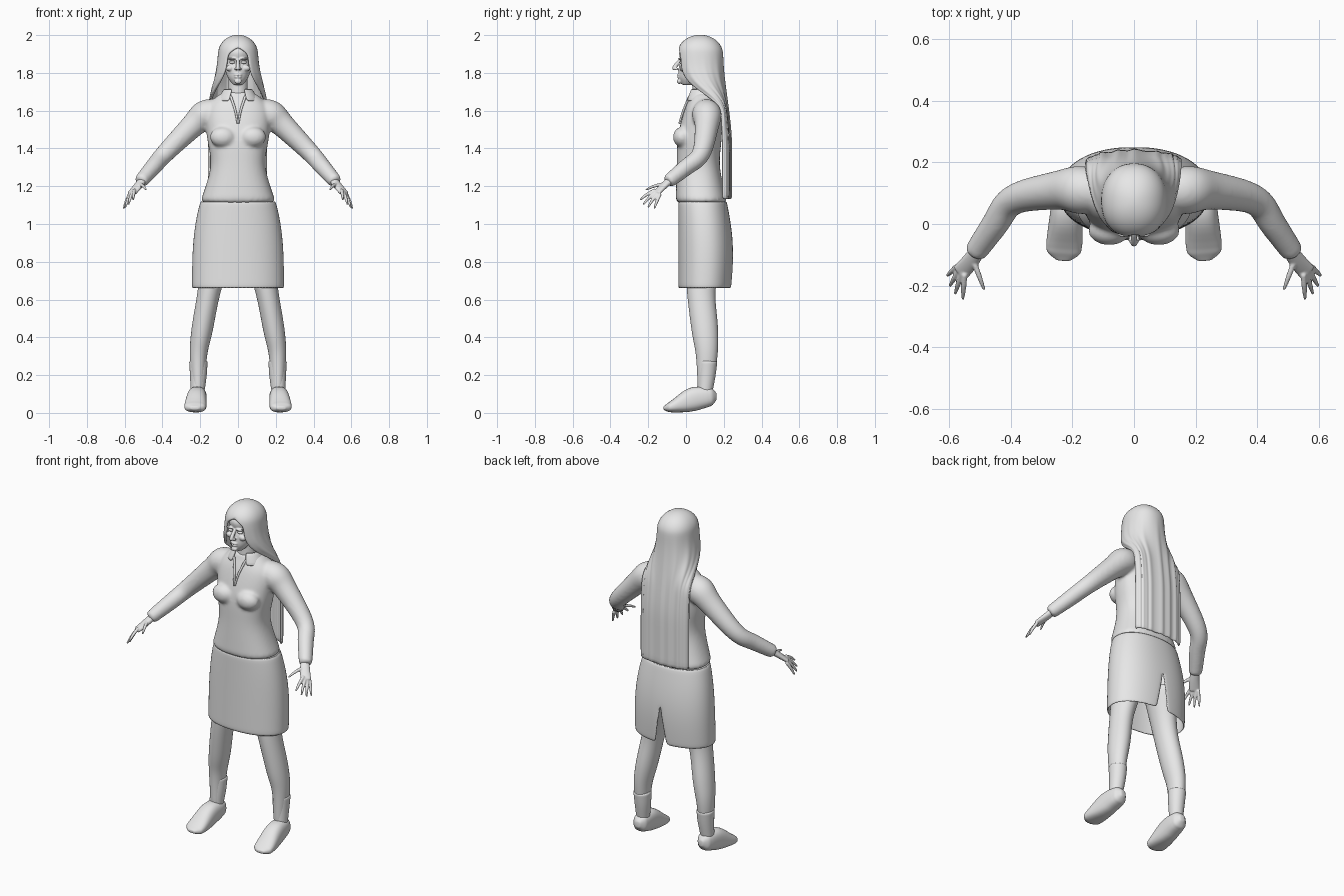
import bpy, bmesh, math, random
from mathutils import Vector, Matrix

random.seed(4)
if "Cube" in bpy.data.objects:
    bpy.data.objects.remove(bpy.data.objects["Cube"])

grey = bpy.data.materials.new("plain grey")
grey.use_nodes = True
grey.diffuse_color = (0.8, 0.8, 0.8, 1)
grey.node_tree.nodes["Principled BSDF"].inputs["Base Color"].default_value = grey.diffuse_color

SIDEWAYS = Vector((1, 0, 0))
KNUCKLES = Vector((-.8, -.6, 0))


def mix(start, end, amount):
    return start + (end - start) * amount


def ease(amount):
    amount = min(1, max(0, amount))
    return amount * amount * (3 - 2 * amount)


def power(value, squareness):
    return math.copysign(abs(value) ** (2 / squareness), value)


def flowing(rings, steps=4):
    """Add rings between the given ones along a smooth curve."""
    rings = [Vector(ring) for ring in rings]
    last = len(rings) - 1
    result = []
    for i in range(last):
        before, here = rings[max(i - 1, 0)], rings[i]
        there, after = rings[i + 1], rings[min(i + 2, last)]
        for step in range(steps):
            t = step / steps
            result.append(here.lerp(there, ease(t))
                          + (there - before) * (t * (1 - t) ** 2 / 2)
                          - (after - here) * (t * t * (1 - t) / 2))
    return result + [rings[last]]


def loft(bm, rings, side=SIDEWAYS, level=False, segments=20, squareness=2):
    """Closed skin through rings (x, y, z, width radius, depth radius)."""
    rings = flowing(rings)
    centres = [Vector(ring[:3]) for ring in rings]
    loops = []
    for i, ring in enumerate(rings):
        across, deep = SIDEWAYS, Vector((0, 1, 0))
        if not level:
            along = (centres[min(i + 1, len(rings) - 1)] - centres[max(i - 1, 0)]).normalized()
            across = (side - along * side.dot(along)).normalized()
            deep = across.cross(along)
        loop = []
        for k in range(segments):
            angle = math.tau * k / segments
            loop.append(bm.verts.new(centres[i]
                                     + across * ring[3] * power(math.cos(angle), squareness)
                                     + deep * ring[4] * power(math.sin(angle), squareness)))
        loops.append(loop)
    for low, high in zip(loops, loops[1:]):
        for k in range(segments):
            bm.faces.new((low[k - 1], low[k], high[k], high[k - 1]))
    bm.faces.new(loops[0])
    bm.faces.new(loops[-1])


def limb(bm, rings, depth=1, **options):
    """Tube through points (x, y, z, radius)."""
    loft(bm, [(x, y, z, radius, radius * depth) for x, y, z, radius in rings], **options)


def stack(bm, rings, **options):
    """Body of level rings (z, half width, front y, back y)."""
    loft(bm, [(0, (front + back) / 2, z, width, (back - front) / 2)
              for z, width, front, back in rings], level=True, **options)


def open_shell(bm, rings, facing=1, squareness=2.2, strand=0, segments=40):
    """Sheet wrapped round rings (z, half width, front y, back y, half angle);
    facing is 1 when centred on the back and -1 when centred on the front."""
    lift = [random.uniform(-strand, strand) for k in range(segments + 1)]
    rows = []
    for z, width, front, back, half in rings:
        row = []
        for k in range(segments + 1):
            angle = math.radians(half) * (2 * k / segments - 1)
            ridge = lift[k] * ease((1.93 - z) * 4)
            reach = (back - front) / 2 + ridge
            row.append(bm.verts.new(((width + ridge) * power(math.sin(angle), squareness),
                                     (front + back) / 2 + facing * reach * power(math.cos(angle), squareness),
                                     z)))
        rows.append(row)
    for upper, lower in zip(rows, rows[1:]):
        for k in range(segments):
            bm.faces.new((upper[k], upper[k + 1], lower[k + 1], lower[k]))
    bmesh.ops.remove_doubles(bm, verts=bm.verts, dist=0.0002)


def ball(bm, centre, size):
    matrix = Matrix.Translation(centre) @ Matrix.Diagonal((*size, 1))
    bmesh.ops.create_uvsphere(bm, u_segments=20, v_segments=12, radius=1, matrix=matrix)


def both_sides(bm):
    bmesh.ops.mirror(bm, geom=bm.verts[:] + bm.edges[:] + bm.faces[:],
                     matrix=Matrix.Identity(4), axis="X", merge_dist=0)


def finish(name, bm, thickness=0, voxel=0, relax=0):
    bmesh.ops.recalc_face_normals(bm, faces=bm.faces)
    mesh = bpy.data.meshes.new(name)
    bm.to_mesh(mesh)
    bm.free()
    mesh.shade_smooth()
    mesh.materials.append(grey)
    part = bpy.data.objects.new(name, mesh)
    bpy.context.collection.objects.link(part)
    if thickness:
        solid = part.modifiers.new("thickness", "SOLIDIFY")
        solid.thickness, solid.offset = thickness, 0
    rounding = part.modifiers.new("rounding", "SUBSURF")
    rounding.levels = rounding.render_levels = 1
    if voxel:
        blend = part.modifiers.new("blend", "REMESH")
        blend.mode, blend.voxel_size, blend.use_smooth_shade = "VOXEL", voxel, True
        soften = part.modifiers.new("soften", "SMOOTH")
        soften.factor, soften.iterations = 0.5, relax


# Blouse: sleeves, bust and torso blended together
bm = bmesh.new()
limb(bm, [(.09, .1, 1.6, .06), (.17, .11, 1.58, .08), (.24, .11, 1.52, .065),
          (.39, .08, 1.37, .05), (.45, 0, 1.3, .045), (.52, -.1, 1.22, .037)], side=KNUCKLES)
ball(bm, (.08, -.02, 1.46), (.07, .05, .055))
both_sides(bm)
stack(bm, [(1.1, .207, -.056, .224), (1.3, .146, -.05, .18), (1.46, .165, -.045, .19),
           (1.6, .17, -.01, .19), (1.67, .12, .02, .17), (1.7, .07, .03, .14)],
      squareness=2.3, segments=28)
finish("blouse", bm, voxel=.009, relax=6)

# Collar standing round the neck, and the neckline edges
bm = bmesh.new()
open_shell(bm, [(mix(1.65, 1.715, t), mix(.11, .07, t), mix(0, .025, t), mix(.17, .145, t), 157)
                for t in (0, .5, 1)])
finish("collar", bm, thickness=.008)
bm = bmesh.new()
limb(bm, [(.002, -.036, 1.53, .005), (.014, -.014, 1.6, .006), (.04, .02, 1.68, .007)])
both_sides(bm)
finish("neckline", bm)

# Skirt with a slit at the back
bm = bmesh.new()
skirt = []
for i in range(15):
    t = i / 14
    skirt.append((mix(.66, 1.12, t), .24 - .045 * t ** 3, -.037,
                  mix(.237, .212, t) + .02 * math.sin(math.pi * t), 180 - 7 * max(0, 1 - 2.2 * t)))
open_shell(bm, skirt, facing=-1)
finish("skirt", bm, thickness=.008)

# Legs, socks and shoes
bm = bmesh.new()
limb(bm, [(.1, .1, .9, .09), (.15, .08, .66, .062), (.19, .1, .44, .057),
          (.21, .11, .3, .046), (.21, .1, .1, .03)], depth=1.25)
both_sides(bm)
finish("legs", bm)
bm = bmesh.new()
limb(bm, [(.21, .115, .28, .05), (.21, .11, .2, .045), (.215, .1, .1, .036)], depth=1.05)
both_sides(bm)
finish("socks", bm)
bm = bmesh.new()
shoe = []
for i in range(13):
    t = (i + .1) / 12.2
    top = mix(.14, .05, ease((t - .35) / .65))
    sole = mix(.035, 0, ease(t * 1.5))
    rounded = math.sqrt(1 - abs(2 * t - 1) ** 6)
    shoe.append((mix(.21, .23, t), mix(.165, -.122, t), (top + sole) / 2,
                 mix(.045, .064, t) * rounded, (top - sole) / 2 * rounded))
loft(bm, shoe, squareness=2.5)
both_sides(bm)
finish("shoes", bm)

# Hands: palm, four spread fingers and thumb
bm = bmesh.new()
loft(bm, [(.5, -.075, 1.24, .024, .02), (.53, -.12, 1.2, .028, .017),
          (.565, -.16, 1.16, .03, .012)], side=KNUCKLES)
first_knuckle, last_knuckle = Vector((.55, -.17, 1.175)), Vector((.577, -.14, 1.15))
first_tip, last_tip = Vector((.555, -.245, 1.125)), Vector((.606, -.168, 1.08))
digits = [(Vector((.52, -.12, 1.21)), Vector((.485, -.215, 1.18)))]
for i in range(4):
    bulge = Vector((.01, -.01, -.01)) * math.sin(math.pi * i / 3)
    digits.append((first_knuckle.lerp(last_knuckle, i / 3), first_tip.lerp(last_tip, i / 3) + bulge))
for knuckle, tip in digits:
    joint = knuckle.lerp(tip, .5) + Vector((0, 0, .006))
    limb(bm, [(*knuckle.lerp(tip, -.15), .01), (*joint, .009), (*tip, .005)],
         side=KNUCKLES, segments=10)
both_sides(bm)
finish("hands", bm, voxel=.004, relax=2)

# Head: nostrils, brows and cheeks, then skull, neck, nose, lips and chin
bm = bmesh.new()
ball(bm, (.011, -.05, 1.82), (.008, .011, .007))
ball(bm, (.032, -.032, 1.874), (.024, .011, .006))
ball(bm, (.043, -.018, 1.825), (.022, .016, .016))
both_sides(bm)
stack(bm, [(1.735, .025, -.02, .03), (1.775, .055, -.04, .1), (1.83, .073, -.038, .16),
           (1.86, .076, -.03, .17), (1.92, .075, -.036, .17), (1.98, .025, .03, .1)])
limb(bm, [(0, .09, 1.63, .065), (0, .085, 1.7, .053), (0, .085, 1.8, .053)])
limb(bm, [(0, -.03, 1.87, .008), (0, -.06, 1.83, .012), (0, -.06, 1.817, .01)])
for z, width, height in ((1.79, .023, .006), (1.778, .02, .006), (1.755, .02, .014)):
    ball(bm, (0, -.036, z), (width, .012, height))
finish("head", bm, voxel=.004, relax=3)
bm = bmesh.new()
ball(bm, (.031, -.024, 1.856), (.016, .01, .008))
both_sides(bm)
finish("eyes", bm)

# Long hair: a domed cap that opens at the face and narrows to a curtain behind
bm = bmesh.new()
hair = []
for i in range(9):
    rise = math.cos(math.pi / 2 * i / 8)
    spread = math.sqrt(1 - rise * rise)
    hair.append((1.9 + .095 * rise, .1 * spread, .075 - .115 * spread, .075 + .115 * spread,
                 min(180, mix(150, 180, rise * 3))))
for i in range(1, 17):
    z = mix(1.9, 1.13, i / 16)
    fall = ease((1.9 - z) / .3)
    hair.append((z, mix(.1, .15, fall), mix(-.04, .155, fall ** 3),
                 mix(.19, .235, ease((1.9 - z) / .5)), mix(150, 92, fall ** 2)))
open_shell(bm, hair, strand=.005)
finish("hair", bm, thickness=.014)
